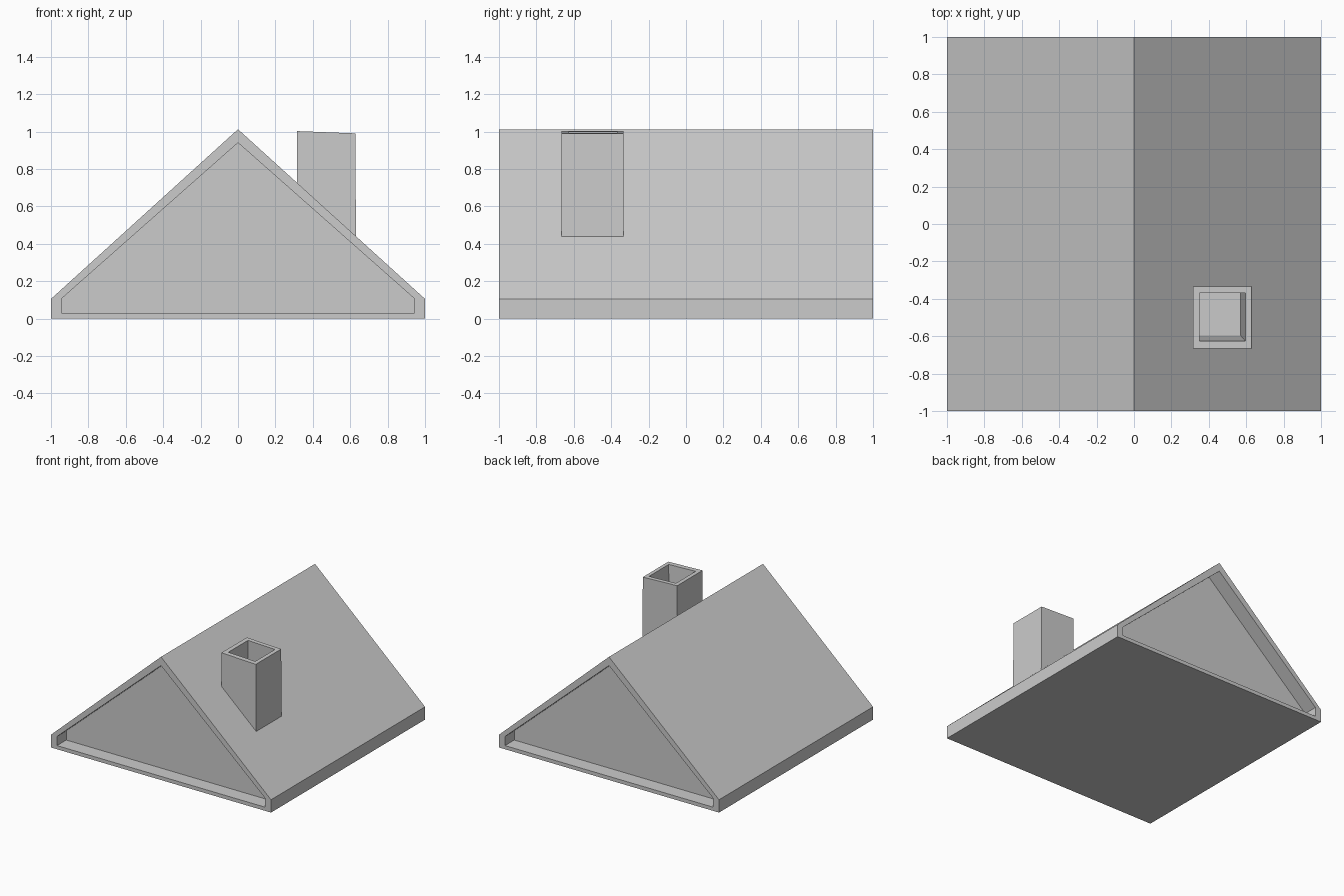
import bpy, bmesh
from mathutils import Vector

if "Cube" in bpy.data.objects:
    bpy.data.objects.remove(bpy.data.objects["Cube"])


def loft(name, a, b):
    """Closed solid between two matching rings of points."""
    bm = bmesh.new()
    ra = [bm.verts.new(p) for p in a]
    rb = [bm.verts.new(p) for p in b]
    bm.faces.new(ra)
    bm.faces.new(rb)
    n = len(a)
    for i in range(n):
        j = (i + 1) % n
        bm.faces.new((ra[i], ra[j], rb[j], rb[i]))
    bmesh.ops.recalc_face_normals(bm, faces=bm.faces)
    me = bpy.data.meshes.new(name)
    bm.to_mesh(me)
    bm.free()
    ob = bpy.data.objects.new(name, me)
    bpy.context.collection.objects.link(ob)
    return ob


def gable(name, w, z0, eave, ridge, y0, y1):
    prof = [(-w, z0), (w, z0), (w, eave), (0, ridge), (-w, eave)]
    return loft(name, [(x, y0, z) for x, z in prof], [(x, y1, z) for x, z in prof])


def combine(target, tool, op):
    """Apply a boolean and delete the tool object."""
    m = target.modifiers.new(op, 'BOOLEAN')
    m.operation, m.solver, m.object = op, 'EXACT', tool
    bpy.context.view_layer.objects.active = target
    bpy.ops.object.modifier_apply(modifier=m.name)
    bpy.data.objects.remove(tool)


def rect(x0, x1, y0, y1, zl, zr):
    return [(x0, y0, zl), (x1, y0, zr), (x1, y1, zr), (x0, y1, zl)]


# Gabled roof body
roof = gable("gable_roof", 1, 0, 0.105, 1.012, -1, 1)

# Recessed gable panels at front and back
for s in (-1, 1):
    combine(roof, gable("gable_recess", 0.945, 0.03, 0.105, 0.94, s * 0.88, s * 1.2),
            'DIFFERENCE')

# Chimney with slightly sloping top, rising from the right slope
chimney = loft("chimney",
               rect(0.315, 0.632, -0.665, -0.335, 0.3, 0.3),
               rect(0.315, 0.627, -0.665, -0.335, 1.002, 0.99))
combine(roof, chimney, 'UNION')

# Slightly slanted flue, extended above the top for a clean cut
low = rect(0.325, 0.57, -0.595, -0.345, 0.5, 0.49)
top = rect(0.35, 0.595, -0.625, -0.37, 1.002, 0.992)
over = [Vector(t) + (Vector(t) - Vector(l)) * 0.1 for l, t in zip(low, top)]
combine(roof, loft("flue", low, over), 'DIFFERENCE')
